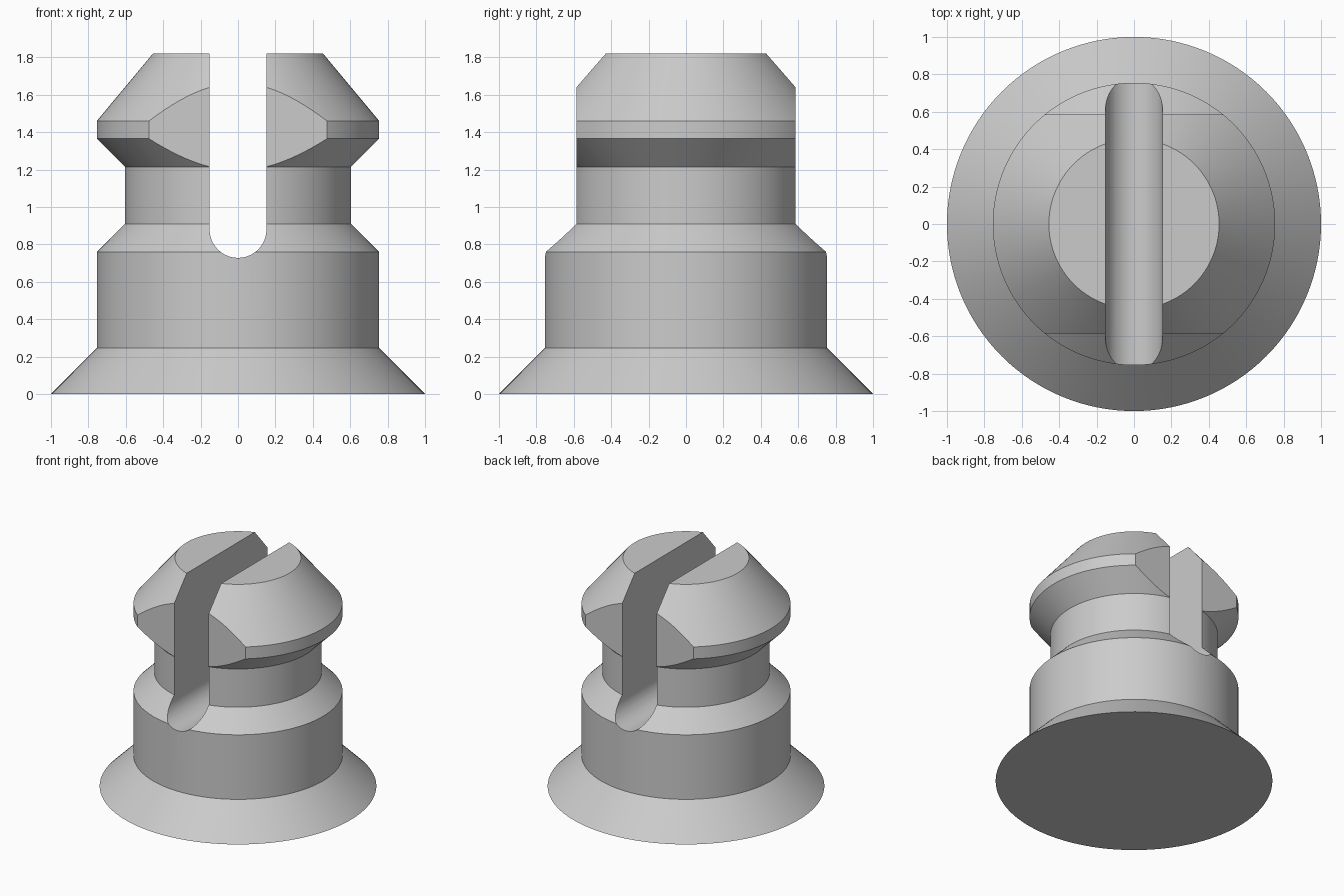
import bpy, bmesh, math
from mathutils import Matrix, Vector

if "Cube" in bpy.data.objects:
    bpy.data.objects.remove(bpy.data.objects["Cube"], do_unlink=True)

SEGMENTS = 128
SLOT = 0.152      # half width of the slot
FLAT = 0.586      # distance of the head flats from the axis

grey = bpy.data.materials.new("plain grey")
grey.use_nodes = True
colour = (0.6, 0.6, 0.6, 1)
grey.diffuse_color = colour
grey.node_tree.nodes["Principled BSDF"].inputs["Base Color"].default_value = colour


def make_object(name, bm):
    bmesh.ops.recalc_face_normals(bm, faces=bm.faces)
    mesh = bpy.data.meshes.new(name)
    bm.to_mesh(mesh)
    bm.free()
    mesh.materials.append(grey)
    obj = bpy.data.objects.new(name, mesh)
    bpy.context.collection.objects.link(obj)
    return obj


def lathe(name, profile):
    """Revolve (radius, height) points and cap both ends."""
    bm = bmesh.new()
    rings = []
    for r, z in profile:
        angles = [math.tau * i / SEGMENTS for i in range(SEGMENTS)]
        rings.append([bm.verts.new((r * math.cos(a), r * math.sin(a), z)) for a in angles])
    for low, high in zip(rings, rings[1:]):
        for i in range(SEGMENTS):
            j = (i + 1) % SEGMENTS
            bm.faces.new((low[i], low[j], high[j], high[i]))
    bm.faces.new(rings[0])
    bm.faces.new(rings[-1])
    return make_object(name, bm)


def extrude_y(name, outline, y0, y1):
    """Extrude an (x, z) outline along y."""
    bm = bmesh.new()
    face = bm.faces.new([bm.verts.new((x, y0, z)) for x, z in outline])
    moved = bmesh.ops.extrude_face_region(bm, geom=[face])["geom"]
    verts = [g for g in moved if isinstance(g, bmesh.types.BMVert)]
    bmesh.ops.translate(bm, verts=verts, vec=(0, y1 - y0, 0))
    return make_object(name, bm)


# Turned body: flared foot, barrel, shoulder, neck and bevelled head
body = lathe("slotted_plug", [
    (1, 0), (0.755, 0.245), (0.755, 0.76), (0.605, 0.91),
    (0.605, 1.215), (0.755, 1.365), (0.755, 1.46), (0.455, 1.82)])

# Round-bottomed slot running front to back
arc = [math.pi + math.pi * i / 32 for i in range(33)]
slot = [(SLOT * math.cos(a), 0.88 + SLOT * math.sin(a)) for a in arc]
slot += [(SLOT, 2), (-SLOT, 2)]
cutters = [extrude_y("slot_cutter", slot, -1.2, 1.2)]

# Flats on the front and back of the head
block = [(-1, 1.1), (1, 1.1), (1, 2), (-1, 2)]
for side, name in ((-1, "front_flat_cutter"), (1, "back_flat_cutter")):
    cutters.append(extrude_y(name, block, side * FLAT, side * 1.2))

# Cut the head flats above the neck, then the slot
bpy.ops.object.select_all(action="DESELECT")
body.select_set(True)
bpy.context.view_layer.objects.active = body
for cutter in reversed(cutters):
    cutter.hide_render = True
    mod = body.modifiers.new(cutter.name, "BOOLEAN")
    mod.operation = "DIFFERENCE"
    mod.solver = "EXACT"
    mod.object = cutter
    bpy.ops.object.modifier_apply(modifier=mod.name)
    bpy.data.objects.remove(cutter, do_unlink=True)

bpy.ops.object.shade_smooth_by_angle(angle=math.radians(25))
